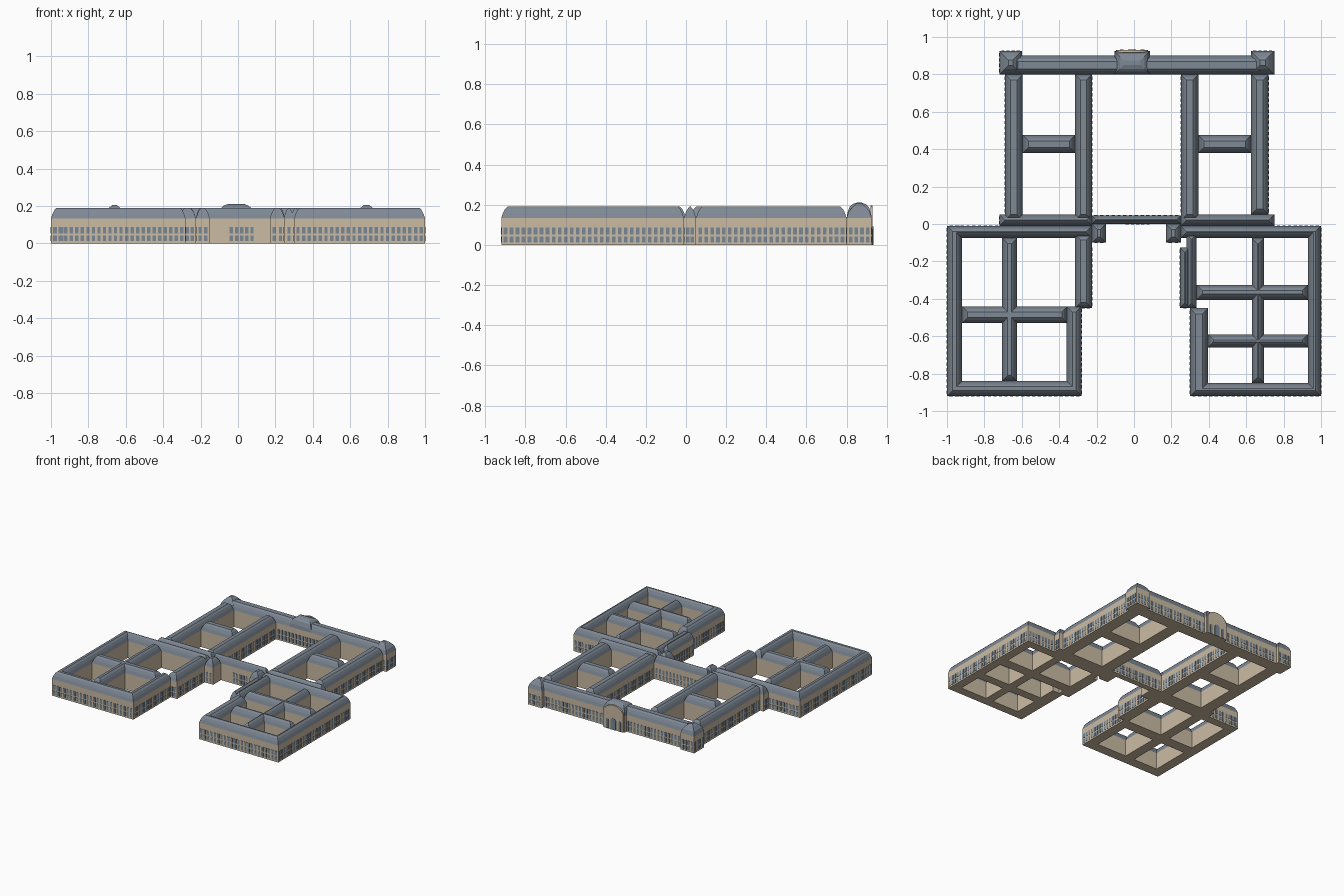
import bpy, bmesh, math

cube = bpy.data.objects.get("Cube")
if cube:
    bpy.data.objects.remove(cube)


def material(name, rgb):
    m = bpy.data.materials.new(name)
    m.use_nodes = True
    m.diffuse_color = (*rgb, 1)
    m.node_tree.nodes["Principled BSDF"].inputs["Base Color"].default_value = (*rgb, 1)
    return m


STONE = material("warm stone", (0.60, 0.50, 0.37))
SLATE = material("blue grey slate", (0.21, 0.25, 0.30))
GLASS = material("window blue grey", (0.19, 0.25, 0.31))

EAVE = 0.133
# Roof profiles: inset from the wall, height
MANSARD = [(0.008, 0.158), (0.018, 0.178), (0.03, 0.19)]
CORNER = [(0.01, 0.165), (0.03, 0.19), (0.048, 0.205)]
DOME = [(0.004, 0.16), (0.015, 0.19), (0.03, 0.203), (0.05, 0.21)]

wings = []   # footprints with the sides that carry windows


def finish(name, bm, mats):
    bmesh.ops.recalc_face_normals(bm, faces=bm.faces[:])
    mesh = bpy.data.meshes.new(name)
    bm.to_mesh(mesh)
    bm.free()
    for m in mats:
        mesh.materials.append(m)
    ob = bpy.data.objects.new(name, mesh)
    bpy.context.collection.objects.link(ob)
    return ob


def wing(name, x0, x1, y0, y1, sides="", roof=MANSARD):
    """Stone walls under a hipped roof, built as stacked rectangles."""
    bm = bmesh.new()
    fit = min(1, 0.47 * min(x1 - x0, y1 - y0) / roof[-1][0])
    rings = []
    for inset, z in [(0, 0), (0, EAVE)] + roof:
        i = inset * fit
        rings.append([bm.verts.new(p) for p in (
            (x0 + i, y0 + i, z), (x1 - i, y0 + i, z),
            (x1 - i, y1 - i, z), (x0 + i, y1 - i, z))])
    bm.faces.new(rings[0])
    bm.faces.new(rings[-1])
    for a, b in zip(rings, rings[1:]):
        for k in range(4):
            n = (k + 1) % 4
            bm.faces.new((a[k], a[n], b[n], b[k]))
    for f in bm.faces:
        f.material_index = int(f.calc_center_median().z > EAVE)
    finish(name, bm, [STONE, SLATE])
    wings.append((x0, x1, y0, y1, sides))


# Rear range with its pavilions
wing("rear_range", -0.65, 0.69, 0.80, 0.90, "N")
wing("rear_pavilion_right", -0.72, -0.60, 0.80, 0.925, "NEWS", CORNER)
wing("rear_pavilion_left", 0.625, 0.75, 0.80, 0.925, "NEWS", CORNER)
wing("central_pavilion", -0.105, 0.085, 0.80, 0.925, "EW", DOME)

# Rear courts
wing("court_outer_wing_right", -0.69, -0.595, 0.02, 0.80, "W")
wing("court_inner_wing_right", -0.315, -0.225, 0.02, 0.80, "E")
wing("court_inner_wing_left", 0.25, 0.345, 0.02, 0.80, "W")
wing("court_outer_wing_left", 0.625, 0.72, 0.05, 0.80, "E")
wing("court_cross_wing_right", -0.595, -0.315, 0.38, 0.475)
wing("court_cross_wing_left", 0.345, 0.625, 0.38, 0.475)

# Middle range
wing("middle_range_right", -0.72, -0.225, -0.01, 0.05, "W")
wing("middle_range_centre", -0.225, 0.25, 0.0, 0.045)
wing("middle_range_left", 0.25, 0.75, -0.01, 0.05, "E")
wing("entry_pavilion_right", -0.225, -0.15, -0.10, 0.0, "S")
wing("entry_pavilion_left", 0.17, 0.25, -0.10, 0.0, "S")

# Front block on the right
wing("right_block_outer", -1.0, -0.92, -0.92, -0.01, "WNS")
wing("right_block_rear", -1.0, -0.225, -0.075, -0.01, "N")
wing("right_block_front", -1.0, -0.28, -0.92, -0.84, "S")
wing("right_block_inner_front", -0.36, -0.28, -0.92, -0.44, "E")
wing("right_block_inner_rear", -0.315, -0.225, -0.45, -0.055, "ES")
wing("right_block_spine", -0.705, -0.625, -0.84, -0.075)
wing("right_block_cross", -0.92, -0.355, -0.53, -0.44)

# Front block on the left
wing("left_block_outer", 0.93, 1.0, -0.92, -0.01, "ENS")
wing("left_block_rear", 0.25, 1.0, -0.075, -0.01, "N")
wing("left_block_front", 0.30, 1.0, -0.92, -0.85, "S")
wing("left_block_inner_front", 0.30, 0.395, -0.92, -0.45, "W")
wing("left_block_inner_rear", 0.28, 0.335, -0.45, -0.055, "S")
wing("left_block_gallery", 0.245, 0.30, -0.45, -0.125, "WS")
wing("left_block_spine", 0.63, 0.695, -0.85, -0.075)
wing("left_block_cross_rear", 0.335, 0.93, -0.405, -0.325)
wing("left_block_cross_front", 0.395, 0.93, -0.66, -0.59)

# Windows: thin plates in two rows, left out where another wing stands
PITCH, HALF = 0.03, 0.009
ROWS = [(0.012, 0.042), (0.052, 0.087)]
panes = bmesh.new()


def covered(x, y):
    return any(a < x < b and c < y < d for a, b, c, d, _ in wings)


def plate(bm, x0, x1, y0, y1, z0, z1):
    res = bmesh.ops.create_cube(bm, size=1)
    for v in res["verts"]:
        v.co.x = x1 if v.co.x > 0 else x0
        v.co.y = y1 if v.co.y > 0 else y0
        v.co.z = z1 if v.co.z > 0 else z0


def facade(side, wall, lo, hi):
    out = 1 if side in "NE" else -1
    along_x = side in "NS"
    count = max(1, round((hi - lo - 0.012) / PITCH))
    step = (hi - lo - 0.012) / count
    for k in range(count):
        mid = lo + 0.006 + step * (k + 0.5)
        probe = wall + out * 0.006
        ends = [(e, probe) if along_x else (probe, e) for e in (mid - HALF, mid + HALF)]
        if any(covered(*p) for p in ends):
            continue
        near, far = sorted((wall - out * 0.002, wall + out * 0.002))
        for z0, z1 in ROWS:
            if along_x:
                plate(panes, mid - HALF, mid + HALF, near, far, z0, z1)
            else:
                plate(panes, near, far, mid - HALF, mid + HALF, z0, z1)


for x0, x1, y0, y1, sides in wings:
    for s in sides:
        wall = {"N": y1, "S": y0, "E": x1, "W": x0}[s]
        facade(s, wall, *((x0, x1) if s in "NS" else (y0, y1)))
facade("S", 0.80, -0.225, 0.25)     # great court, rear side
facade("S", 0.0, -0.055, 0.095)     # middle range, entry side
facade("N", 0.045, -0.225, 0.25)    # great court, front side
finish("windows", panes, [GLASS])


# Arched slabs on the rear centre: gable and doorway
def arch(name, centre, half, spring, rise, y0, y1, mat):
    bm = bmesh.new()
    pts = [(centre + half, 0), (centre - half, 0)]
    for k in range(13):
        t = math.pi * (1 - k / 12)
        pts.append((centre + half * math.cos(t), spring + rise * math.sin(t)))
    face = bm.faces.new([bm.verts.new((x, y0, z)) for x, z in pts])
    res = bmesh.ops.extrude_face_region(bm, geom=[face])
    for v in res["geom"]:
        if isinstance(v, bmesh.types.BMVert):
            v.co.y = y1
    return finish(name, bm, [mat])


arch("rear_gable", -0.01, 0.085, EAVE, 0.062, 0.918, 0.93, STONE)
arch("rear_doorway", -0.01, 0.022, 0.07, 0.022, 0.928, 0.933, GLASS)
for side in (-1, 1):
    arch("rear_side_arch", -0.01 + side * 0.055, 0.01, 0.07, 0.01, 0.928, 0.932, GLASS)
